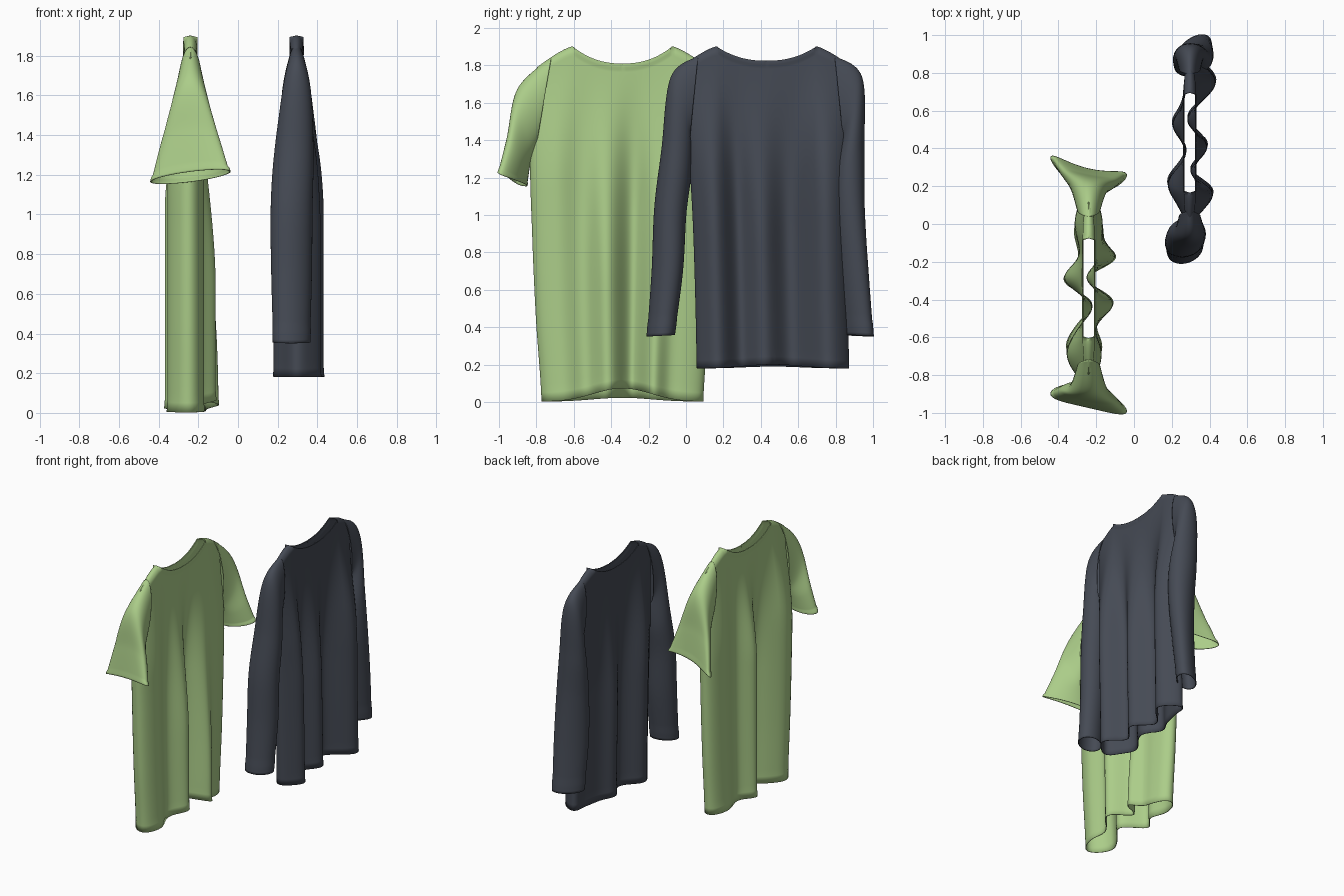
import bpy, bmesh, math
from mathutils import Vector

old = bpy.data.objects.get("Cube")
if old:
    bpy.data.objects.remove(old, do_unlink=True)


def material(name, rgb):
    m = bpy.data.materials.new(name)
    m.use_nodes = True
    m.diffuse_color = (*rgb, 1)
    m.node_tree.nodes["Principled BSDF"].inputs["Base Color"].default_value = (*rgb, 1)
    return m


GREEN = material("soft green cloth", (0.41, 0.61, 0.25))
SLATE = material("dark slate cloth", (0.06, 0.069, 0.09))


def smooth(t):
    t = max(0.0, min(1.0, t))
    return t * t * (3 - 2 * t)


def spline(keys, t):
    """Catmull-Rom through evenly spaced keys, t from 0 to 1."""
    n = len(keys) - 1
    i = min(int(t * n), n - 1)
    f = t * n - i
    a, b, c, d = (keys[max(0, min(n, i + k))] for k in (-1, 0, 1, 2))
    return 0.5 * (2 * b + (c - a) * f + (2 * a - 5 * b + 4 * c - d) * f * f
                  + (3 * b - a - 3 * c + d) * f ** 3)


def cloth(name, rows, mat):
    """Skin a list of closed point rings as thin smooth cloth."""
    bm = bmesh.new()
    grid = [[bm.verts.new(p) for p in row] for row in rows]
    n = len(rows[0])
    for r0, r1 in zip(grid, grid[1:]):
        for j in range(n):
            k = (j + 1) % n
            bm.faces.new((r0[j], r0[k], r1[k], r1[j]))
    bmesh.ops.remove_doubles(bm, verts=bm.verts, dist=0.0004)
    bmesh.ops.recalc_face_normals(bm, faces=bm.faces)
    me = bpy.data.meshes.new(name)
    bm.to_mesh(me)
    bm.free()
    me.materials.append(mat)
    ob = bpy.data.objects.new(name, me)
    bpy.context.collection.objects.link(ob)
    bpy.ops.object.select_all(action="DESELECT")
    ob.select_set(True)
    bpy.context.view_layer.objects.active = ob
    bpy.ops.object.shade_smooth_by_angle(angle=math.radians(50))
    sol = ob.modifiers.new("cloth thickness", "SOLIDIFY")
    sol.thickness = 0.005
    sol.offset = 0


NECK = 0.265      # half width of the neckline
EDGE = 0.03       # half thickness along the shoulder


def body(name, mat, x0, y0, widths, lean, dip, drop, hem, lifts, folds, puff, end_puff):
    """Two panels in one ring, closed along shoulders and sides; folds are listed per panel."""
    wide = widths[0]
    neck_cols = [NECK * (i / 28 - 1) for i in range(57)]
    side_cols = [NECK + (wide - NECK) * math.sin(math.pi / 2 * i / 18) for i in range(1, 19)]
    cols = [-y for y in reversed(side_cols)] + neck_cols + side_cols
    ring = [(y, 1) for y in cols] + [(y, -1) for y in reversed(cols[1:-1])]
    rows, count = [], 56
    for i in range(count + 1):
        v = (i / count) ** 1.5
        row = []
        for y, side in ring:
            r = abs(y)
            in_neck = r < NECK - 0.001
            if in_neck:
                top = 1.9 - dip * (1 - (r / NECK) ** 2.3)
            else:
                top = 1.9 - drop * ((r - NECK) / (wide - NECK)) ** 1.3
            u = y / wide
            low = hem + lifts[side] * math.exp(-(y / 0.23) ** 2) * (1 - u ** 4)
            z = top + (low - top) * v
            depth = top - z
            # thickness grows from the shoulder ridge down, more so near the sides
            full = puff + (end_puff - puff) * smooth((abs(u) - 0.3) / 0.45)
            half = EDGE + (full - EDGE) * smooth(depth / 0.7)
            if not in_neck:
                half *= math.sqrt(min(1, depth / 0.03))
            round_off = math.sqrt(max(0, 1 - abs(u) ** 5))
            # raised neckband and turned hem
            if 0 < r < wide * 0.97 and ((in_neck and depth < 0.028) or z - low < 0.04):
                half += 0.004

            def wave(panel):
                return sum(a * math.exp(-((y - p) / w) ** 2) * smooth(depth / reach)
                           for p, a, w, reach in folds[panel])

            # both panels meet on their shared middle line at the side seams
            middle = (wave(1) + wave(-1)) / 2
            x = middle + (wave(side) - middle + side * half) * round_off
            row.append((x0 + x, y0 + lean * v + u * spline(widths, v), z))
        rows.append(row)
    cloth(name, rows, mat)


def sleeve(name, mat, x0, y0, s, rings, steps=36, around=40):
    """Loft rings (centre, outward axis, side axis, bow); s mirrors the outward direction."""
    flip = Vector((1, s, 1))
    keys = [[Vector(r[k]) * (flip if k != 2 else Vector((1, 1, 1))) for r in rings] for k in range(4)]
    rows = []
    for i in range(steps + 1):
        t = i / steps
        c, a, b, bow = (spline(k, t) for k in keys)
        cuff = 1.03 if t > 0.94 else 1
        row = []
        for j in range(around):
            q = 2 * math.pi * j / around
            p = c + cuff * (a * math.cos(q) + b * math.sin(q)) + bow * math.sin(q) ** 2
            row.append(p + Vector((x0, y0, 0)))
        rows.append(row)
    cloth(name, rows, mat)


# Short-sleeved green shirt
gx, gy = -0.24, -0.34
body("green_shirt_body", GREEN, gx, gy, [0.455, 0.49, 0.48, 0.46, 0.43], 0.0, 0.09, 0.112, 0.003,
     {1: 0.07, -1: 0.02},
     {1: [(0.17, 0.1, 0.07, 1.8), (0.05, -0.055, 0.07, 0.8), (-0.08, 0.09, 0.085, 1.2),
          (-0.22, -0.02, 0.08, 0.9)],
      -1: [(0.05, -0.09, 0.08, 0.8), (-0.09, 0.06, 0.075, 1.0), (-0.34, -0.045, 0.13, 0.8)]},
     0.038, 0.08)
for s, bow in ((-1, 0.03), (1, 0.07)):
    sleeve("green_near_sleeve" if s < 0 else "green_far_sleeve", GREEN, gx, gy, s, [
        ((0, 0.42, 1.61), (0, -0.04, 0.232), (0.06, 0, 0), (0, 0, 0)),
        ((0, 0.52, 1.50), (0, 0.038, 0.175), (0.098, -0.01, 0), (0, 0.01, 0)),
        ((0, 0.552, 1.34), (0, 0.05, 0.08), (0.152, -0.03, 0.01), (0, bow * 0.6, 0)),
        ((0, 0.575, 1.19), (0, 0.055, 0.025), (0.195, -0.045, 0.025), (0, bow, 0)),
    ])

# Long-sleeved slate shirt
dx, dy = 0.295, 0.43
body("slate_shirt_body", SLATE, dx, dy, [0.435, 0.425, 0.41, 0.405, 0.405], 0.035, 0.075, 0.095, 0.18,
     {1: 0.02, -1: 0.01},
     {1: [(-0.32, 0.06, 0.09, 1.0), (-0.19, -0.045, 0.07, 0.9), (-0.04, 0.06, 0.09, 1.0),
          (0.1, -0.05, 0.09, 1.0), (0.33, 0.07, 0.11, 0.9)],
      -1: [(-0.24, -0.055, 0.1, 0.9), (-0.07, 0.02, 0.07, 1.0), (0.08, -0.055, 0.09, 1.0),
           (0.33, 0.055, 0.12, 0.9)]},
     0.034, 0.075)
for s, sway, shift, twist in ((-1, 0.04, -0.025, 0.015), (1, -0.036, 0.02, 0.04)):
    sleeve("slate_near_sleeve" if s < 0 else "slate_far_sleeve", SLATE, dx, dy, s, [
        ((0, 0.39, 1.61), (0, -0.025, 0.238), (0.055, 0, 0), (0, 0, 0)),
        ((0, 0.455, 1.55), (0, 0.055, 0.185), (0.075, 0, 0), (0, 0, 0)),
        ((shift * 0.6, 0.462 + sway / 2, 1.28), (0, 0.077, 0.07), (0.098, 0, 0), (0, 0, 0)),
        ((shift, 0.474 + sway, 1.02), (0, 0.083, 0.02), (0.103, twist / 2, 0), (0, 0, 0)),
        ((shift, 0.49 + sway, 0.7), (0, 0.08, 0), (0.1, twist, 0), (0, 0, 0)),
        ((shift, 0.525 + sway, 0.355), (0, 0.07, -0.004), (0.09, twist, 0), (0, 0, 0)),
    ], steps=60)
